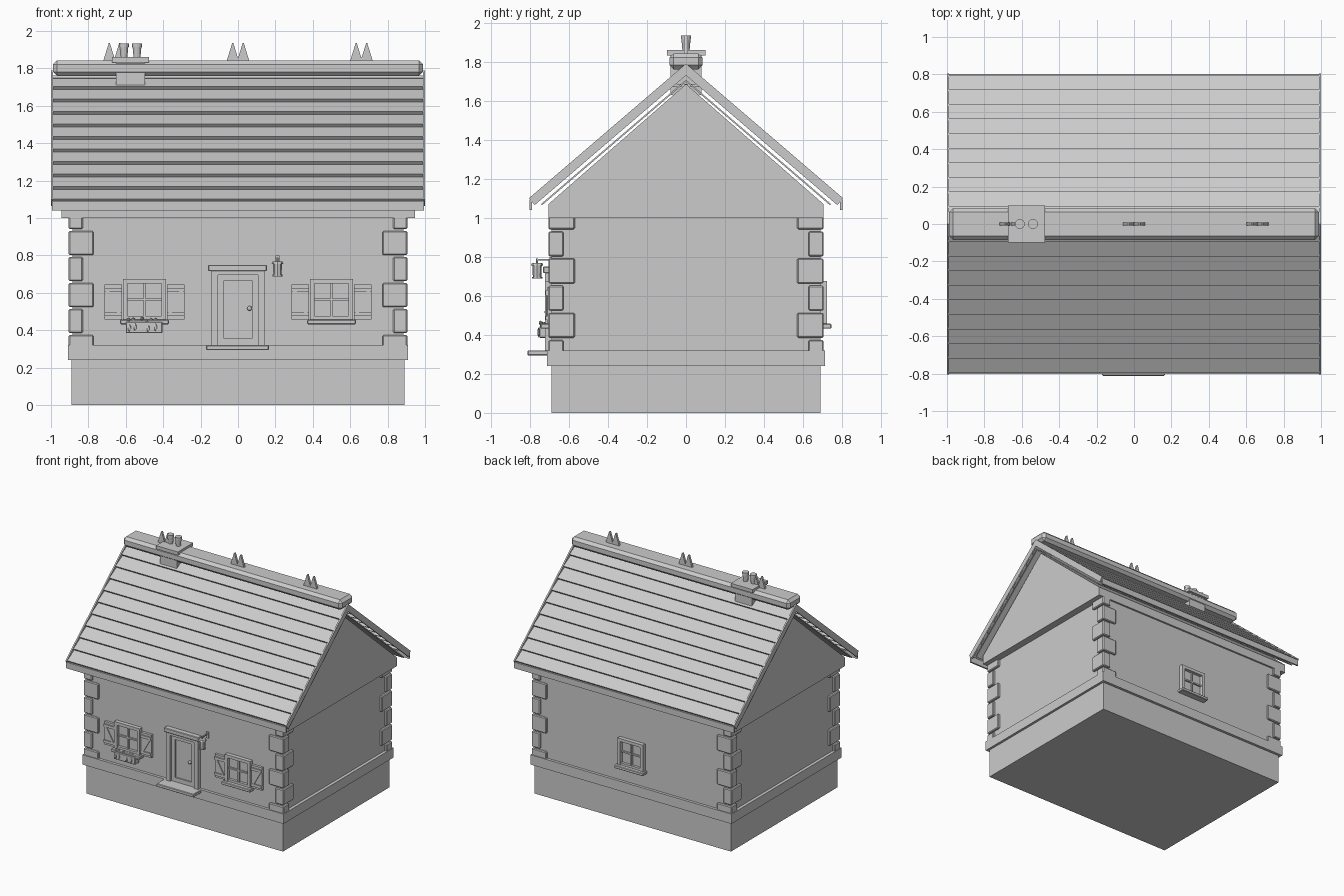
import bpy, bmesh, math, random
from mathutils import Vector, Matrix

if "Cube" in bpy.data.objects:
    bpy.data.objects.remove(bpy.data.objects["Cube"])

random.seed(3)


def finish(name, bm, bevel=0):
    bmesh.ops.recalc_face_normals(bm, faces=bm.faces)
    me = bpy.data.meshes.new(name)
    bm.to_mesh(me)
    bm.free()
    ob = bpy.data.objects.new(name, me)
    bpy.context.collection.objects.link(ob)
    if bevel:
        m = ob.modifiers.new("bevel", 'BEVEL')
        m.width, m.segments = bevel, 1
    return ob


def add_box(bm, x0, x1, y0, y1, z0, z1):
    mat = Matrix.Translation(((x0 + x1) / 2, (y0 + y1) / 2, (z0 + z1) / 2)) @ \
        Matrix.Diagonal((abs(x1 - x0), abs(y1 - y0), abs(z1 - z0), 1))
    bmesh.ops.create_cube(bm, size=1, matrix=mat)


def boxes(name, items, bevel=0):
    bm = bmesh.new()
    for b in items:
        add_box(bm, *b)
    return finish(name, bm, bevel)


def add_prism(bm, pts, a, b, axis='x'):
    """Extrude a closed 2D outline from a to b along x (pts = y,z) or y (pts = x,z)."""
    put = (lambda p, t: (t, p[0], p[1])) if axis == 'x' else (lambda p, t: (p[0], t, p[1]))
    f = [bm.verts.new(put(p, a)) for p in pts]
    g = [bm.verts.new(put(p, b)) for p in pts]
    bm.faces.new(f)
    bm.faces.new(g[::-1])
    n = len(pts)
    for i in range(n):
        bm.faces.new((f[i], g[i], g[(i + 1) % n], f[(i + 1) % n]))


def add_cone(bm, x, y, z0, z1, r0, r1, n=12):
    bmesh.ops.create_cone(bm, cap_ends=True, segments=n, radius1=r0, radius2=r1, depth=z1 - z0,
                          matrix=Matrix.Translation((x, y, (z0 + z1) / 2)))


# Base and walls
boxes("foundation", [(-.89, .89, -.69, .69, 0, .25)])
boxes("plinth_band", [(-.91, .91, -.712, .712, .24, .32)])
boxes("walls", [(-.885, .885, -.69, .69, .3, 1.02)])

# Corner stones, alternating long and short
stones = []
for sx in (-1, 1):
    for sy in (-1, 1):
        for i in range(6):
            wx, wy = (.133, .077) if i % 2 == 0 else (.075, .135)
            z = .246 + .139 * i
            stones.append((sx * (.905 - wx), sx * .905, sy * (.705 - wy), sy * .705, z, min(z + .128, 1.03)))
boxes("corner_stones", stones, .006)

# Attic with gable ends
bm = bmesh.new()
add_prism(bm, [(-.705, 1), (.705, 1), (.705, 1.07), (0, 1.685), (-.705, 1.07)], -.945, .945)
finish("attic_gables", bm)

# Roof: u runs down the slope from the apex, n is the offset along the slope normal
ANG = math.atan(.857)
CA, SA = math.cos(ANG), math.sin(ANG)
APEX = 1.79
LEN = .80 / CA


def slope(side, u, n):
    return (side * (u * CA + n * SA), APEX - u * SA + n * CA)


courses, under, barge = bmesh.new(), bmesh.new(), bmesh.new()
STEP = .078 / CA
for s in (-1, 1):
    for i in range(10):
        u = LEN - STEP * i
        v = u - .122
        if v < .01:
            v = .01
        add_prism(courses, [slope(s, u, -.004), slope(s, u, -.024), slope(s, v, -.045), slope(s, v, -.027)], -.988, .988)
    add_prism(under, [slope(s, LEN - .02, -.063), slope(s, LEN - .02, -.071),
                      (0, APEX - .071 / CA), (0, APEX - .063 / CA)], -.985, .985)
    for x in (-1, .988):
        add_prism(barge, [slope(s, LEN + .007, 0), slope(s, LEN + .007, -.046), (0, APEX - .046 / CA), (0, APEX)], x, x + .012)
finish("roof_courses", courses)
finish("roof_underlay", under)
finish("barge_boards", barge)
boxes("eave_fascia", [(-.995, .995, s * .79, s * .803, 1.04, 1.09) for s in (-1, 1)])

# Ridge cap and paired pointed finials
boxes("ridge_cap", [(-.99, .99, -.085, .085, 1.76, 1.842)], .022)
bm = bmesh.new()
for cx in (-.66, 0, .66):
    for d in (-.028, .028):
        x = cx + d
        add_prism(bm, [(x - .034, 1.835), (x + .034, 1.835), (x + .003, 1.935), (x - .003, 1.935)], -.009, .009, 'y')
finish("ridge_finials", bm)

# Chimney
boxes("chimney_stack", [(-.652, -.498, -.08, .08, 1.63, 1.84), (-.667, -.485, -.088, .088, 1.67, 1.685)])
boxes("chimney_cap", [(-.673, -.476, -.098, .1, 1.832, 1.86)])
bm = bmesh.new()
for x in (-.61, -.54):
    add_cone(bm, x, 0, 1.855, 1.92, .018, .024)
    add_cone(bm, x, 0, 1.915, 1.933, .026, .026)
finish("chimney_pots", bm)


# Windows: s is the facing side (-1 front, 1 back)
def window(name, cx, s):
    def B(x0, x1, d0, d1, z0, z1):
        return (cx + x0, cx + x1, s * d0, s * d1, z0, z1)
    frame = [B(-.115, -.09, .68, .722, .455, .675), B(.09, .115, .68, .722, .455, .675),
             B(-.09, .09, .68, .722, .65, .675), B(-.09, .09, .68, .716, .455, .475)]
    boxes(name + "_frame", frame)
    bars = [B(-.006, .006, .69, .71, .47, .655), B(-.09, .09, .69, .708, .558, .57)]
    boxes(name + "_bars", bars)
    boxes(name + "_glass", [B(-.09, .09, .68, .695, .47, .655)])
    boxes(name + "_sill", [B(-.13, .13, .68, .745, .432, .457)], .004)


def shutters(name, cx):
    bm = bmesh.new()
    for d in (-1, 1):
        x0, x1 = cx + d * .12, cx + d * .213
        add_box(bm, x0, x1, -.71, -.69, .458, .645)
        for z in (.475, .605):
            add_box(bm, x0, x1, -.719, -.705, z, z + .022)
        a, b = cx + d * .125, cx + d * .208
        add_prism(bm, [(a, .495), (a + d * .02, .495), (b, .607), (b - d * .02, .607)], -.718, -.705, 'y')
    finish(name, bm)


for nm, cx in (("left_window", -.5), ("right_window", .5)):
    window(nm, cx, -1)
    shutters(nm + "_shutters", cx)
window("back_window", 0, 1)

# Flower box with stems, blooms and trailing leaves
boxes("flower_box", [(-.6, -.405, -.752, -.7, .385, .445)], .004)
bm = bmesh.new()
for i in range(8):
    x = -.585 + i * .024
    y, z = -.735 + random.uniform(-.01, .01), .455 + random.uniform(-.01, .01)
    add_cone(bm, x, y, .43, z, .003, .003, 5)
    bmesh.ops.create_icosphere(bm, subdivisions=1, radius=.011, matrix=Matrix.Translation((x, y, z)))
for x in (-.58, -.55, -.48, -.44):
    mat = Matrix.Translation((x, -.755, random.uniform(.395, .42))) @ Matrix.Diagonal((.5, .4, 1.3, 1))
    bmesh.ops.create_icosphere(bm, subdivisions=1, radius=.017, matrix=mat)
finish("flowers", bm)

# Door, surround and step
boxes("door_frame", [(-.145, -.108, -.722, -.68, .315, .72), (.108, .145, -.722, -.68, .315, .72),
                     (-.108, .108, -.722, -.68, .695, .72)])
boxes("door_lintel", [(-.16, .155, -.732, -.68, .716, .75)], .004)
boxes("door_leaf", [(-.108, .108, -.697, -.68, .32, .7)])
boxes("door_rails", [(-.108, -.075, -.706, -.69, .32, .695), (.075, .108, -.706, -.69, .32, .695),
                     (-.075, .075, -.706, -.69, .32, .355), (-.075, .075, -.706, -.69, .665, .695)])
bm = bmesh.new()
bmesh.ops.create_uvsphere(bm, u_segments=12, v_segments=8, radius=.013, matrix=Matrix.Translation((.062, -.712, .517)))
finish("door_knob", bm)
boxes("door_step", [(-.17, .165, -.812, -.69, .294, .32)], .004)

# Wall lantern on a bracket
boxes("lantern_bracket", [(.206, .216, -.765, -.69, .78, .788), (.2, .222, -.7, -.688, .75, .8)])
bm = bmesh.new()
add_cone(bm, .211, -.763, .695, .757, .022, .024, 8)
add_cone(bm, .211, -.763, .688, .697, .027, .027, 8)
add_cone(bm, .211, -.763, .755, .768, .032, .026, 8)
add_cone(bm, .211, -.763, .768, .79, .005, .005, 8)
finish("lantern", bm)
